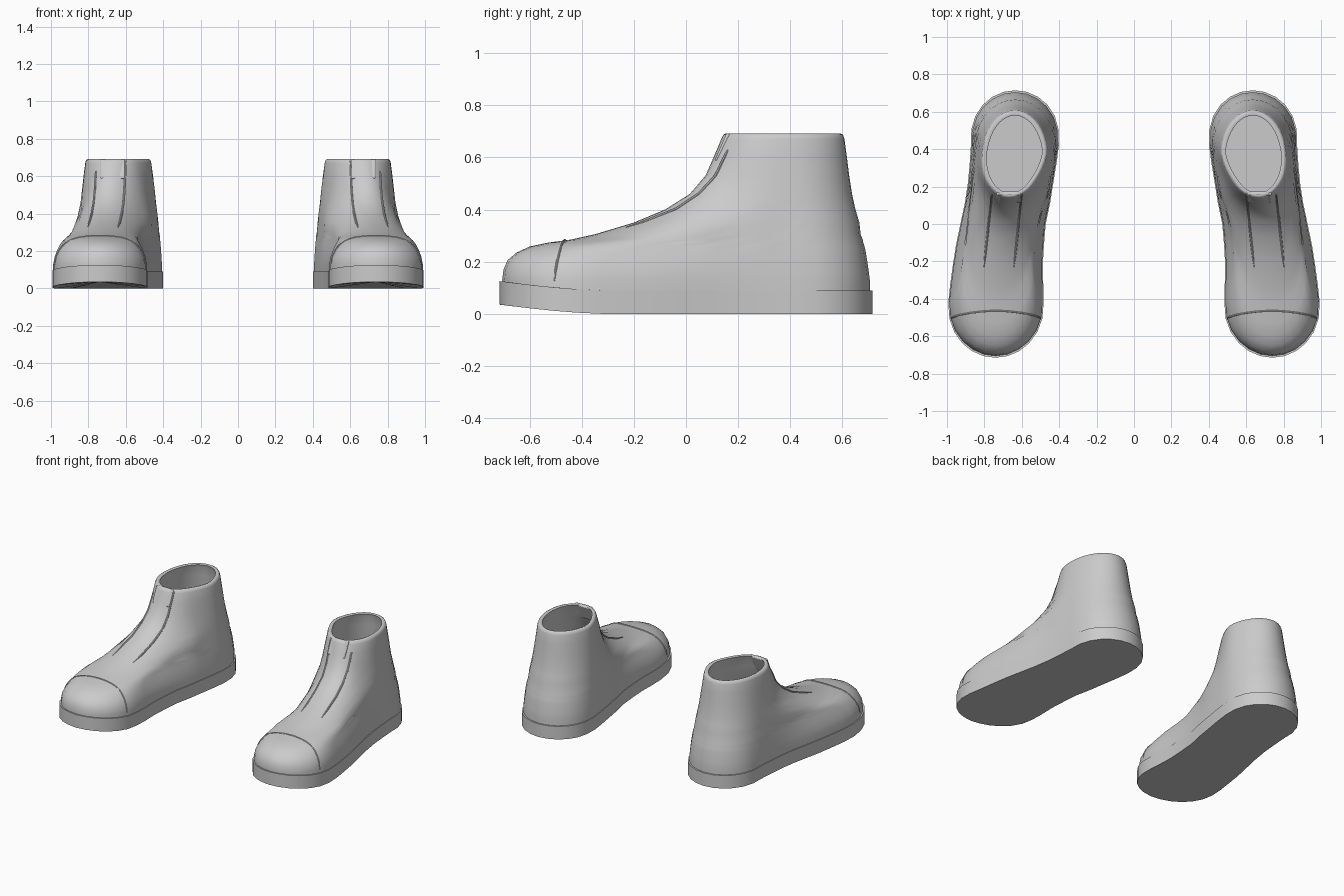
import bpy, bmesh, math
from mathutils import Vector
from mathutils.bvhtree import BVHTree

if "Cube" in bpy.data.objects:
    bpy.data.objects.remove(bpy.data.objects["Cube"])

grey = bpy.data.materials.new("plain_grey")
grey.use_nodes = True
GREY = (0.6, 0.6, 0.6, 1)
grey.diffuse_color = GREY
grey.node_tree.nodes["Principled BSDF"].inputs["Base Color"].default_value = GREY

# Half outline of the foot: y, centre x, half width
OUTLINE = [(-0.72, 0.74, 0.255), (-0.42, 0.738, 0.255), (-0.2, 0.728, 0.24),
           (0, 0.70, 0.228), (0.2, 0.66, 0.228), (0.42, 0.637, 0.235), (0.72, 0.635, 0.235)]
# Rings of the upper: z, front y, back y, forefoot width, heel width, toe rounding
RINGS = [(0.06, -0.70, 0.705, 0.98, 0.98, 0.27), (0.13, -0.705, 0.705, 0.98, 0.98, 0.27),
         (0.17, -0.70, 0.70, 0.95, 0.97, 0.27), (0.205, -0.685, 0.695, 0.9, 0.96, 0.28),
         (0.235, -0.65, 0.69, 0.85, 0.95, 0.3), (0.258, -0.60, 0.685, 0.81, 0.94, 0.32),
         (0.273, -0.53, 0.68, 0.79, 0.935, 0.34), (0.285, -0.44, 0.678, 0.77, 0.93, 0.36),
         (0.305, -0.35, 0.67, 0.77, 0.92, 0.38), (0.35, -0.2, 0.665, 0.77, 0.9, 0.4),
         (0.4, -0.08, 0.65, 0.77, 0.88, 0.4), (0.46, 0.015, 0.637, 0.77, 0.85, 0.36),
         (0.53, 0.075, 0.626, 0.76, 0.82, 0.3), (0.61, 0.11, 0.616, 0.75, 0.78, 0.26),
         (0.67, 0.135, 0.608, 0.735, 0.75, 0.24), (0.687, 0.143, 0.602, 0.725, 0.735, 0.24)]
HALF = 20


def smooth(t):
    t = min(1, max(0, t))
    return t * t * (3 - 2 * t)


def outline(y):
    """Centre and half width of the foot at y."""
    for a, b in zip(OUTLINE, OUTLINE[1:]):
        if y <= b[0]:
            t = smooth((y - a[0]) / (b[0] - a[0]))
            return a[1] + (b[1] - a[1]) * t, a[2] + (b[2] - a[2]) * t
    return OUTLINE[-1][1:]


def ring(front, back, fore, heel, rounding, height, inset=0):
    """Closed loop of points; height is a function of y."""
    sides = ([], [])
    front, back = front + inset, back - inset
    for i in range(HALF + 1):
        y = front + (back - front) * (1 - math.cos(math.pi * i / HALF)) / 2
        cx, w = outline(y)
        b = smooth((y + 0.2) / 0.5)
        w = w * (fore + (heel - fore) * b) - inset
        for d in ((y - front) / rounding, (back - y) / 0.24):
            w *= math.sqrt(max(0, 1 - (1 - min(1, max(0, d))) ** 2))
        sides[0].append(Vector((cx + w, y, height(y))))
        sides[1].append(Vector((cx - w, y, height(y))))
    return sides[0] + sides[1][-2:0:-1]


def finish(ob, angle=40):
    """Colour, shade and mirror a part into a pair."""
    ob.data.materials.append(grey)
    bpy.ops.object.select_all(action="DESELECT")
    ob.select_set(True)
    bpy.context.view_layer.objects.active = ob
    bpy.ops.object.shade_smooth_by_angle(angle=math.radians(angle))
    mirror = ob.modifiers.new("Pair", "MIRROR")
    mirror.use_mirror_merge = False


def loft(name, rings, angle):
    """Skin closed loops and cap both ends."""
    bm = bmesh.new()
    loops = [[bm.verts.new(p) for p in r] for r in rings]
    n = len(loops[0])
    for a, b in zip(loops, loops[1:]):
        for i in range(n):
            j = (i + 1) % n
            bm.faces.new((a[i], a[j], b[j], b[i]))
    bm.faces.new(loops[0][::-1])
    bm.faces.new(loops[-1])
    bmesh.ops.recalc_face_normals(bm, faces=bm.faces)
    tree = BVHTree.FromBMesh(bm)
    mesh = bpy.data.meshes.new(name)
    bm.to_mesh(mesh)
    bm.free()
    ob = bpy.data.objects.new(name, mesh)
    bpy.context.collection.objects.link(ob)
    finish(ob, angle)
    return tree


def bead(name, points, radius):
    """Thin raised seam with tapering ends."""
    curve = bpy.data.curves.new(name, "CURVE")
    curve.dimensions = "3D"
    curve.bevel_depth = radius
    curve.bevel_resolution = 2
    spline = curve.splines.new("POLY")
    spline.points.add(len(points) - 1)
    for k, (p, q) in enumerate(zip(spline.points, points)):
        p.co = (*q, 1)
        p.radius = min(1, 0.3 + 0.3 * min(k, len(points) - 1 - k))
    ob = bpy.data.objects.new(name, curve)
    bpy.context.collection.objects.link(ob)
    bpy.ops.object.select_all(action="DESELECT")
    ob.select_set(True)
    bpy.context.view_layer.objects.active = ob
    bpy.ops.object.convert(target="MESH")
    finish(bpy.context.object)


# Sole with a raised toe
def lift(y):
    return min(1, max(0, (-0.32 - y) / 0.39)) ** 1.5


SOLE = (-0.715, 0.715, 1, 1, 0.27)
loft("sole", [ring(*SOLE, lambda y: 0.035 * lift(y)),
              ring(*SOLE, lambda y: 0.09 + 0.035 * lift(y)),
              ring(*SOLE, lambda y: 0.09 + 0.035 * lift(y), 0.02)], 35)

# Upper: outer wall, rolled collar and hollow inside
rings = [ring(*r[1:], lambda y, z=r[0]: z) for r in RINGS]
rings.append(ring(*RINGS[-1][1:], lambda y: 0.692, 0.009))
rings += [ring(*r[1:], lambda y, z=r[0]: z, 0.022) for r in RINGS[:0:-1]]
surface = loft("upper", rings, 60)


def hit(origin, direction):
    return surface.ray_cast(Vector(origin), Vector(direction).normalized())[0]


# Toe cap seam, found by casting outward from inside the sole
arc = []
for i in range(25):
    a = math.radians(8 + 164 * i / 24)
    y = -0.465 - 0.04 * abs(math.cos(a)) ** 2
    d = Vector((math.cos(a), 0, 0.75 * math.sin(a)))
    p = hit(Vector((0.738, y, 0.1)) + d, -d)
    if p:
        arc.append(p)
bead("toe_cap_seam", arc, 0.005)

# Flap edges on each side of the tongue
for side, label in ((-1, "inner"), (1, "outer")):
    line = []
    for i in range(19):
        t = math.sin(math.pi / 2 * i / 18)
        y = -0.23 + 0.39 * t
        p = hit((0.722 - 0.042 * t + 0.08 * side, y, 2), (0, 0, -1))
        if p and p.z > 0.25:
            line.append(p)
    bead(label + "_flap_edge", line, 0.006)

# Tongue tab rising at the front of the collar
bpy.ops.mesh.primitive_cube_add(size=1, location=(0.67, 0.143, 0.637), rotation=(math.radians(-24), 0, 0))
tab = bpy.context.object
tab.name = "tongue_tab"
tab.scale = (0.13, 0.022, 0.115)
bpy.ops.object.transform_apply(location=True, rotation=True, scale=True)
bevel = tab.modifiers.new("Soft edges", "BEVEL")
bevel.width = 0.006
bevel.segments = 2
finish(tab)
